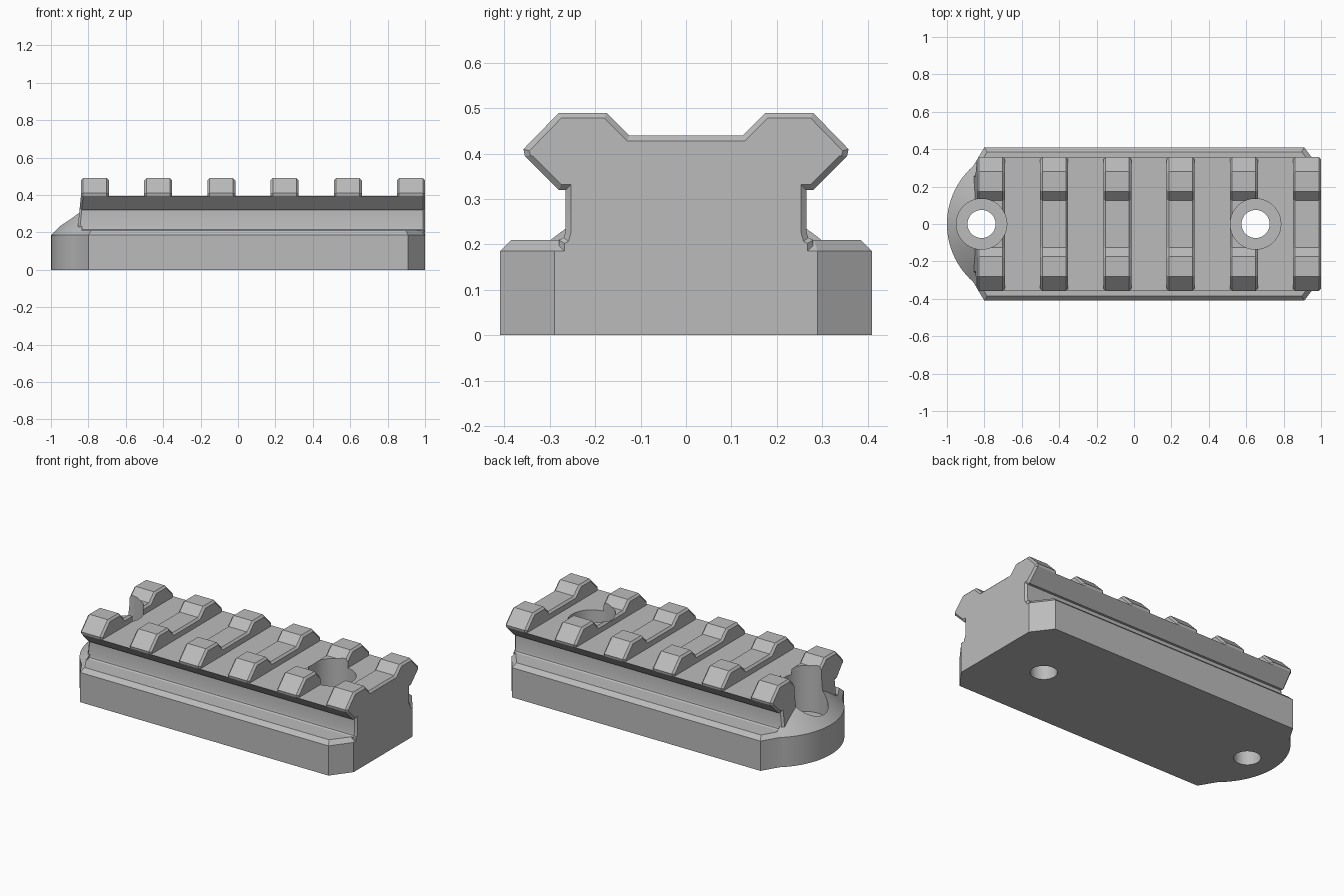
import bpy, bmesh, math
from mathutils import Vector, Matrix

if "Cube" in bpy.data.objects:
    bpy.data.objects.remove(bpy.data.objects["Cube"], do_unlink=True)

grey = bpy.data.materials.new("matte_grey")
grey.use_nodes = True
GREY = (0.5, 0.5, 0.5, 1)
grey.diffuse_color = GREY
grey.node_tree.nodes["Principled BSDF"].inputs["Base Color"].default_value = GREY

CHAMFER = 0.012
SEAM = 0.395                       # slot floor, where the teeth sit
NOSE_X, NOSE_R = -0.587, 0.413     # centre and radius of the round end
EDGE_Z, BASE_TOP = 0.185, 0.21


def make_object(name, bm):
    bmesh.ops.recalc_face_normals(bm, faces=bm.faces)
    mesh = bpy.data.meshes.new(name)
    bm.to_mesh(mesh)
    bm.free()
    obj = bpy.data.objects.new(name, mesh)
    bpy.context.collection.objects.link(obj)
    mesh.materials.append(grey)
    return obj


def loft(name, sections):
    """Skin equal-length closed loops and cap both ends."""
    bm = bmesh.new()
    loops = [[bm.verts.new(p) for p in s] for s in sections]
    n = len(loops[0])
    for a, b in zip(loops, loops[1:]):
        for i in range(n):
            j = (i + 1) % n
            bm.faces.new((a[i], a[j], b[j], b[i]))
    bm.faces.new(loops[0])
    bm.faces.new(loops[-1])
    return make_object(name, bm)


def inset(points, dist, seams=()):
    """Mitred inset of a counter-clockwise outline; edges lying on a seam height stay put."""
    lines = []
    for i, p in enumerate(points):
        a, b = Vector(p), Vector(points[(i + 1) % len(points)])
        d = (b - a).normalized()
        normal = Vector((-d.y, d.x))
        on_seam = any(abs(a.y - s) + abs(b.y - s) < 1e-6 for s in seams)
        lines.append((normal, normal.dot(a) + (0 if on_seam else dist)))
    result = []
    for i in range(len(points)):
        (n1, c1), (n2, c2) = lines[i - 1], lines[i]
        det = n1.x * n2.y - n1.y * n2.x
        result.append(((c1 * n2.y - c2 * n1.y) / det, (n1.x * c2 - n2.x * c1) / det))
    return result


def mirrored(half):
    return half + [(-y, z) for y, z in reversed(half)]


def bar(name, profile, x0, x1, seams, lean=0.0):
    """Extrude a y-z profile along x with chamfered ends; lean tilts the low end."""
    small = inset(profile, CHAMFER, seams)

    def section(pts, x, k=0.0):
        return [(x - k * (SEAM - z), y, z) for y, z in pts]
    return loft(name, [section(small, x0, lean), section(profile, x0 + CHAMFER, lean),
                       section(profile, x1 - CHAMFER), section(small, x1)])


# Base plate: chamfered corners at one end, round at the other
arc = []
STEP = math.radians(3.75)
for i in range(-13, 14):
    t = math.pi + i * STEP
    arc.append((NOSE_X + NOSE_R * math.cos(t), NOSE_R * math.sin(t)))
outline = [(-0.8, -0.41), (0.91, -0.41), (1, -0.29), (1, 0.29), (0.91, 0.41), (-0.8, 0.41)] + arc
top_outline = inset(outline, BASE_TOP - EDGE_Z)
parts = [loft("base_plate", [[(x, y, z) for x, y in pts] for pts, z in
                             ((outline, 0), (outline, EDGE_Z), (top_outline, BASE_TOP))])]

# Conical nose rising to the rail end
bm = bmesh.new()
r_low = NOSE_R - (BASE_TOP - EDGE_Z)
bmesh.ops.create_cone(bm, cap_ends=True, segments=96, radius1=r_low, radius2=0.1, depth=r_low - 0.1,
                      matrix=Matrix.Translation((NOSE_X, 0, BASE_TOP + (r_low - 0.1) / 2)))
cut = bmesh.ops.bisect_plane(bm, geom=bm.verts[:] + bm.edges[:] + bm.faces[:],
                             plane_co=(-0.835, 0, 0), plane_no=(1, 0, 0), clear_outer=True)
bmesh.ops.holes_fill(bm, edges=[e for e in cut["geom_cut"] if isinstance(e, bmesh.types.BMEdge)])
parts.append(make_object("nose", bm))

# Rail core: web with a small fillet, flaring into the dovetail
core = mirrored([(0.28, EDGE_Z), (0.28, BASE_TOP), (0.269, 0.215), (0.265, 0.23),
                 (0.265, 0.32), (0.28, 0.32), (0.355, SEAM)])
parts.append(bar("rail_core", core, -0.84, 1, (EDGE_Z, SEAM), lean=0.1))

# Six cross teeth
tooth = mirrored([(0.355, SEAM), (0.358, 0.41), (0.28, 0.49), (0.175, 0.49), (0.125, 0.44)])
for i in range(6):
    x = -0.84 + i * 0.338
    parts.append(bar(f"tooth_{i + 1}", tooth, x, x + 0.15, (SEAM,)))

# Screw holes with counterbores, shared by every part
bm = bmesh.new()
cutters = []
for x in (-0.815, 0.65):
    for name, r, z0, z1 in (("screw_hole", 0.075, -0.1, 0.3), ("counterbore", 0.135, 0.155, 0.7)):
        bm = bmesh.new()
        bmesh.ops.create_cone(bm, cap_ends=True, segments=64, radius1=r, radius2=r, depth=z1 - z0,
                              matrix=Matrix.Translation((x, 0, (z0 + z1) / 2)))
        cutter = make_object(name + "_cutter", bm)
        cutter.hide_render = True
        cutters.append(cutter)

for obj in parts:
    for cutter in cutters:
        mod = obj.modifiers.new("hole", 'BOOLEAN')
        mod.operation, mod.solver, mod.object = 'DIFFERENCE', 'EXACT', cutter

# Bake the holes in, drop the cutters and shade with sharp edges
bpy.context.view_layer.update()
graph = bpy.context.evaluated_depsgraph_get()
baked = [bpy.data.meshes.new_from_object(obj.evaluated_get(graph)) for obj in parts]
for obj, mesh in zip(parts, baked):
    obj.modifiers.clear()
    obj.data = mesh
for cutter in cutters:
    bpy.data.objects.remove(cutter, do_unlink=True)
bpy.ops.object.select_all(action='DESELECT')
for obj in parts:
    obj.select_set(True)
bpy.context.view_layer.objects.active = parts[0]
bpy.ops.object.shade_smooth_by_angle(angle=math.radians(20))
